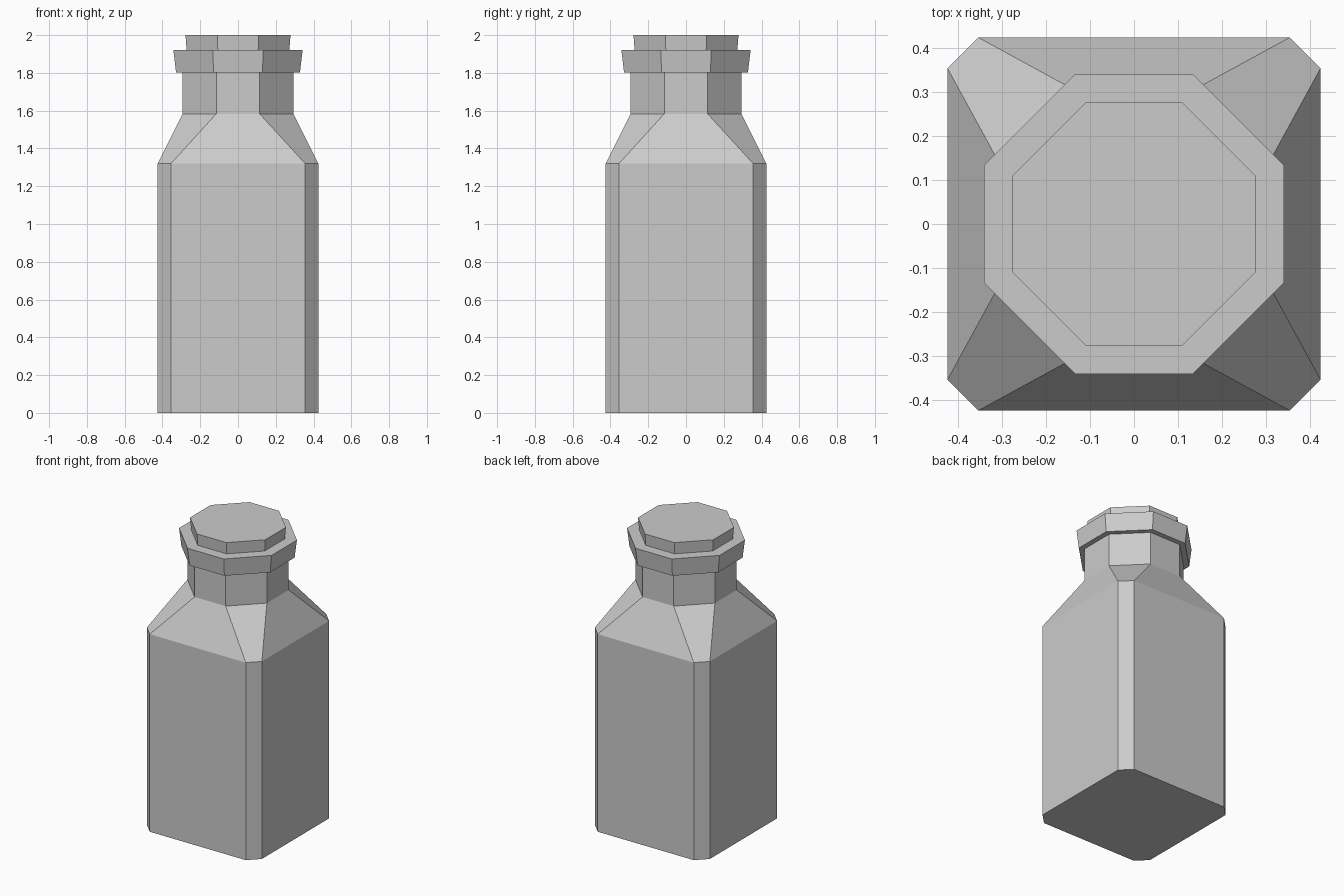
import bpy, bmesh

if "Cube" in bpy.data.objects:
    bpy.data.objects.remove(bpy.data.objects["Cube"])


def ring(bm, half, flat, z):
    """Square cross-section with cut corners: half width and half flat length."""
    pts = [(half, -flat), (half, flat), (flat, half), (-flat, half),
           (-half, flat), (-half, -flat), (-flat, -half), (flat, -half)]
    return [bm.verts.new((x, y, z)) for x, y in pts]


def loft(name, sections):
    """Closed solid through a stack of cut-corner sections."""
    bm = bmesh.new()
    rings = [ring(bm, *s) for s in sections]
    for a, b in zip(rings, rings[1:]):
        for i in range(8):
            j = (i + 1) % 8
            bm.faces.new((a[i], a[j], b[j], b[i]))
    bm.faces.new(rings[0][::-1])
    bm.faces.new(rings[-1])
    mesh = bpy.data.meshes.new(name)
    bm.to_mesh(mesh)
    bm.free()
    obj = bpy.data.objects.new(name, mesh)
    bpy.context.collection.objects.link(obj)
    return obj


# Bottle: square body, sloped shoulder, octagonal neck and flared lip
loft("bottle", [
    (0.425, 0.355, 0.0),
    (0.425, 0.355, 1.32),
    (0.294, 0.115, 1.583),
    (0.294, 0.115, 1.803),
    (0.328, 0.129, 1.803),
    (0.342, 0.134, 1.922),
])

# Stopper: slightly tapered plug on the lip
loft("stopper", [
    (0.272, 0.107, 1.922),
    (0.278, 0.109, 2.0),
])
